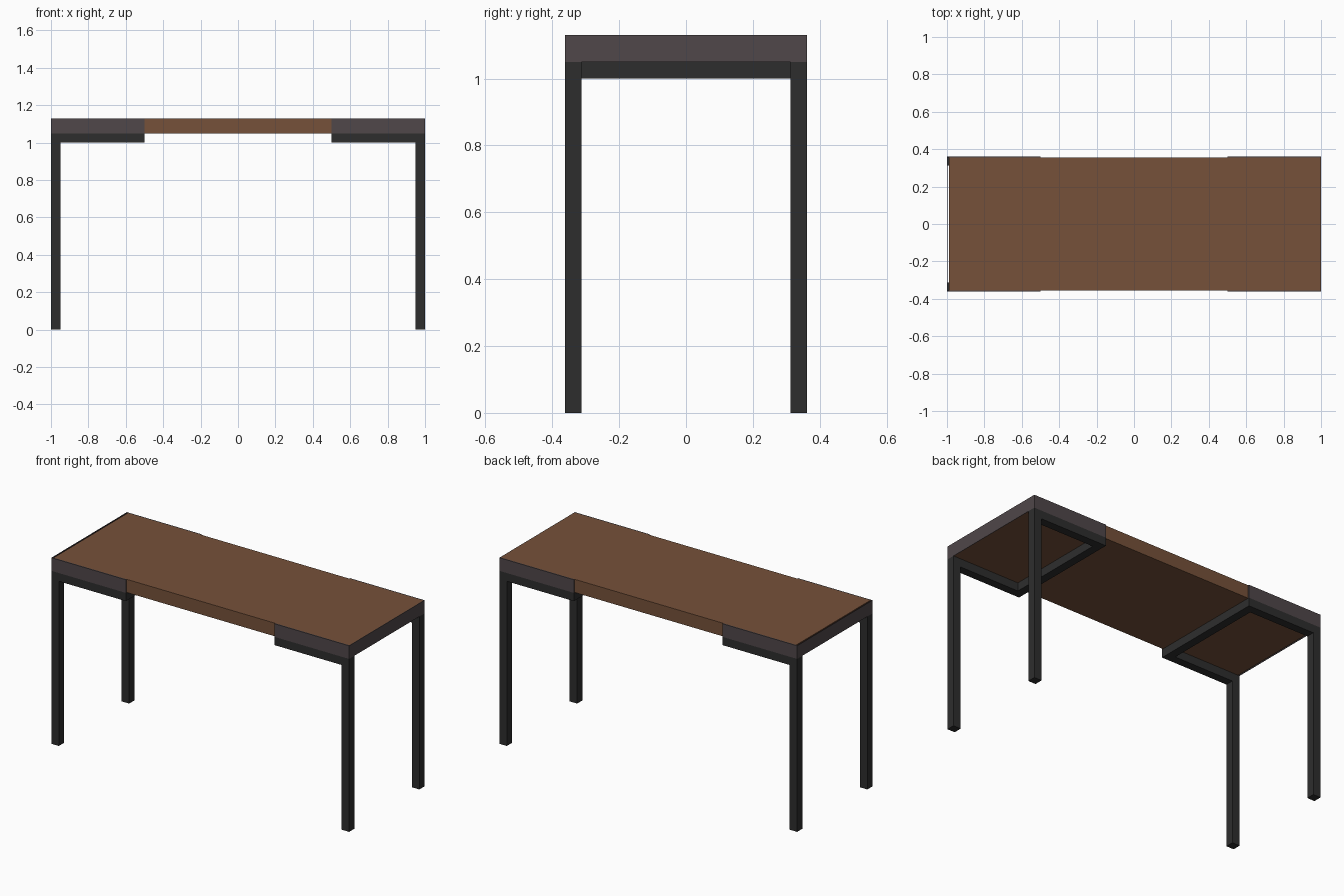
import bpy

cube = bpy.data.objects.get("Cube")
if cube:
    bpy.data.objects.remove(cube, do_unlink=True)


def material(name, color):
    m = bpy.data.materials.new(name)
    m.use_nodes = True
    m.diffuse_color = (*color, 1)
    m.node_tree.nodes["Principled BSDF"].inputs["Base Color"].default_value = (*color, 1)
    return m


wood = material("brown wood", (0.18, 0.083, 0.042))
steel = material("black steel", (0.027, 0.027, 0.027))
plate = material("warm grey plate", (0.079, 0.063, 0.067))


def box(name, x, y, z, mat):
    """Box between pairs of limits on each axis."""
    limits = [sorted(v) for v in (x, y, z)]
    bpy.ops.mesh.primitive_cube_add(size=1, location=[(a + b) / 2 for a, b in limits])
    ob = bpy.context.object
    ob.name = name
    ob.scale = [b - a for a, b in limits]
    bpy.ops.object.transform_apply(location=False, rotation=False, scale=True)
    ob.data.materials.append(mat)
    return ob


TOP, UNDER, BAR = 1.13, 1.05, 1.0      # heights of the top and the frame
HALF_Y, WOOD_Y, TUBE = 0.362, 0.355, 0.05
INNER = HALF_Y - TUBE

# Wooden top
box("table_top", (-0.99, 0.997), (-WOOD_Y, WOOD_Y), (UNDER, TOP), wood)

for sx, end in ((-1, "right"), (1, "left")):
    # Crossbar under the top and thin plate over the end
    box(f"{end}_crossbar", (sx * 0.5, sx * (0.5 + TUBE)), (-INNER, INNER), (BAR, UNDER), steel)
    box(f"{end}_end_plate", (sx * 0.997, sx), (-HALF_Y, HALF_Y), (UNDER, TOP), plate)
    for sy, side in ((-1, "front"), (1, "back")):
        # Leg, side rail and side plate at each corner
        box(f"{side}_{end}_leg", (sx * (1 - TUBE), sx), (sy * INNER, sy * HALF_Y), (0, UNDER), steel)
        box(f"{side}_{end}_rail", (sx * 0.5, sx * (1 - TUBE)), (sy * INNER, sy * HALF_Y), (BAR, UNDER), steel)
        box(f"{side}_{end}_plate", (sx * 0.5, sx * 0.997), (sy * WOOD_Y, sy * HALF_Y), (UNDER, TOP), plate)
